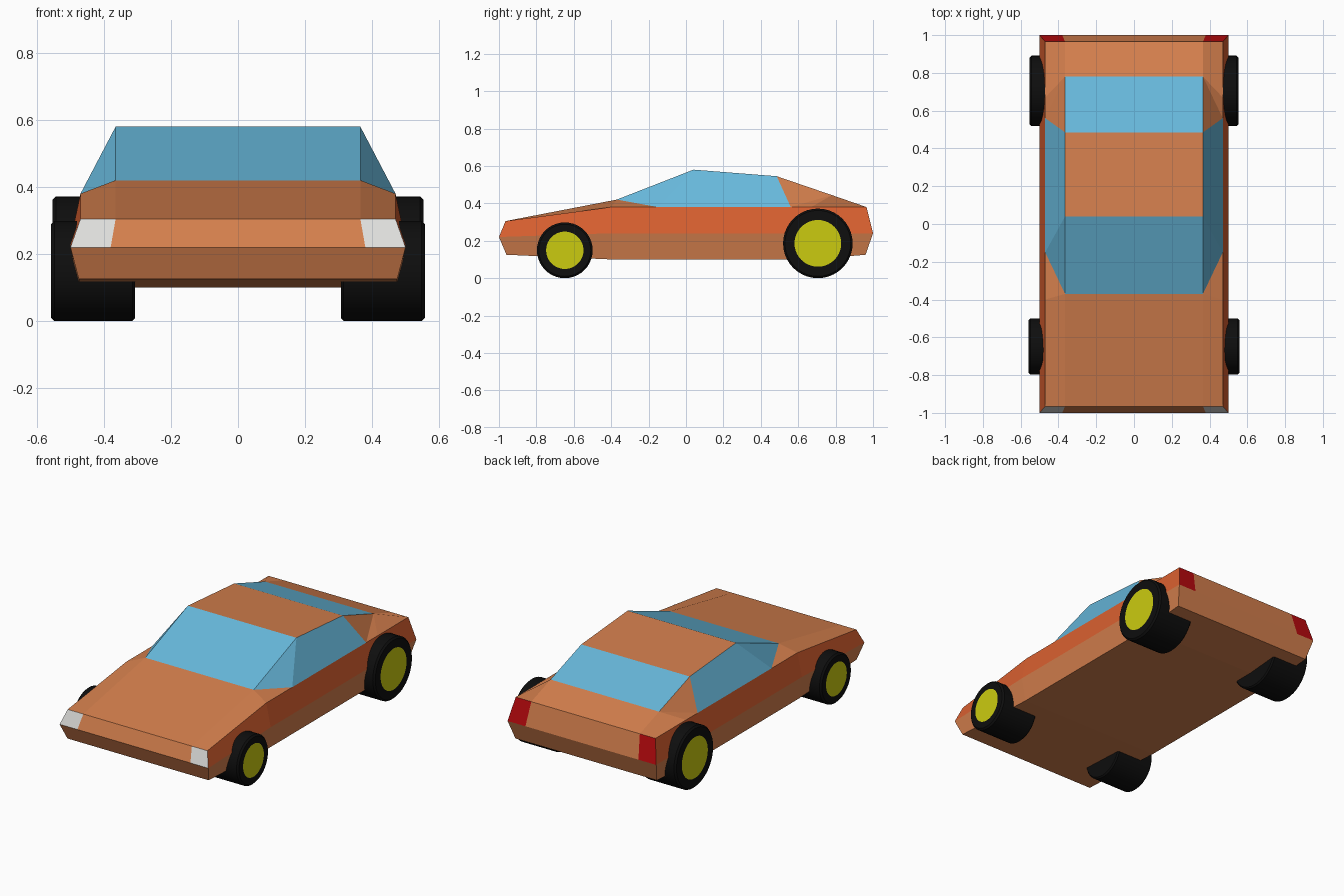
import bpy, bmesh, math

if "Cube" in bpy.data.objects:
    bpy.data.objects.remove(bpy.data.objects["Cube"])


def srgb(r, g, b):
    def lin(c):
        c /= 255
        return c / 12.92 if c <= 0.04045 else ((c + 0.055) / 1.055) ** 2.4
    return (lin(r), lin(g), lin(b), 1)


def material(name, rgb):
    m = bpy.data.materials.new(name)
    m.diffuse_color = srgb(*rgb)
    m.use_nodes = True
    m.node_tree.nodes["Principled BSDF"].inputs["Base Color"].default_value = m.diffuse_color
    return m


PAINT = material("orange paint", (212, 127, 77))
SIDE = material("red orange side", (217, 96, 48))
GLASS = material("blue glass", (103, 184, 219))
WHITE = material("white headlight", (222, 222, 220))
RED = material("red tail light", (185, 10, 14))
TYRE = material("black rubber", (14, 14, 14))
HUB = material("yellow hub", (203, 203, 16))


def make_object(name, bm, mats):
    bmesh.ops.remove_doubles(bm, verts=bm.verts, dist=1e-4)
    bmesh.ops.recalc_face_normals(bm, faces=bm.faces)
    me = bpy.data.meshes.new(name)
    bm.to_mesh(me)
    bm.free()
    for m in mats:
        me.materials.append(m)
    ob = bpy.data.objects.new(name, me)
    bpy.context.collection.objects.link(ob)
    return ob


# Car body: half rails running front to back, mirrored across x = 0
def rail(x, pts):
    return [(x, y, z) for y, z in pts]


deck = rail(0.365, [(-.965, .305), (-.37, .42), (-.37, .42), (.04, .58), (.485, .545),
                    (.78, .444), (.78, .444), (.965, .38)])
belt = rail(0.47, [(-.965, .305), (-.4, .38), (-.15, .38), (-.15, .38), (.56, .38),
                   (.56, .38), (.67, .38), (.965, .38)])
mid = [(0.5, y, 0.24) for _, y, _ in belt]
mid[0], mid[-1] = (0.5, -1, 0.22), (0.5, 1, 0.24)
low = [(0.475, y, 0.10) for _, y, _ in belt]
low[0], low[-1] = (0.475, -.96, .125), (0.475, .96, .125)


def centre(p):
    return (0, p[1], p[2])


bm = bmesh.new()


def add_face(pts, mat):
    """Add a face and its mirror image, skipping collapsed ones."""
    pts = list(dict.fromkeys(pts))
    if len(pts) < 3:
        return
    for s in (1, -1):
        f = bm.faces.new([bm.verts.new((s * x, y, z)) for x, y, z in pts])
        f.material_index = mat


for i in range(len(deck) - 1):
    j = i + 1
    # windscreen and rear window / hood, roof and tail
    add_face([centre(deck[i]), deck[i], deck[j], centre(deck[j])], 2 if i in (2, 4) else 0)
    # side windows and shoulders
    add_face([deck[i], belt[i], belt[j], deck[j]], 2 if i in (2, 3) else 0)
    # upper side, lower side, floor
    add_face([belt[i], mid[i], mid[j], belt[j]], 1)
    add_face([mid[i], low[i], low[j], mid[j]], 0)
    add_face([low[i], centre(low[i]), centre(low[j]), low[j]], 0)

# nose and tail ends with lights in the corners
for k, light in ((0, 3), (-1, 4)):
    inner = (0.38, mid[k][1], mid[k][2])
    add_face([belt[k], mid[k], inner, deck[k]], light)
    add_face([deck[k], inner, centre(mid[k]), centre(deck[k])], 0)
    add_face([deck[k], belt[k], centre(belt[k])], 0) if belt[k][2] != deck[k][2] else None
    add_face([mid[k], low[k], centre(low[k]), centre(mid[k]), inner], 0)
make_object("car_body", bm, [PAINT, SIDE, GLASS, WHITE, RED])


# Wheels: a lathed profile around the x axis, hub disc on the outer face
def wheel(name, side, y, r, hub, outer):
    bm = bmesh.new()
    n = 40
    profile = [(.307, r - .008), (.315, r), (outer - .01, r), (outer, r - .01), (outer, hub)]
    rings = [[bm.verts.new((side * x, y + rr * math.cos(2 * math.pi * a / n),
                            r + rr * math.sin(2 * math.pi * a / n))) for a in range(n)]
             for x, rr in profile]
    for p, q in zip(rings, rings[1:]):
        for a in range(n):
            b = (a + 1) % n
            bm.faces.new((p[a], p[b], q[b], q[a]))
    bm.faces.new(rings[0])
    bm.faces.new(rings[-1]).material_index = 1
    ob = make_object(name, bm, [TYRE, HUB])
    bpy.ops.object.select_all(action='DESELECT')
    ob.select_set(True)
    bpy.context.view_layer.objects.active = ob
    bpy.ops.object.shade_smooth_by_angle(angle=math.radians(30))


for side, label in ((1, "right"), (-1, "left")):
    wheel("front_wheel_" + label, side, -.648, .149, .10, .558)
    wheel("rear_wheel_" + label, side, .705, .186, .125, .553)
